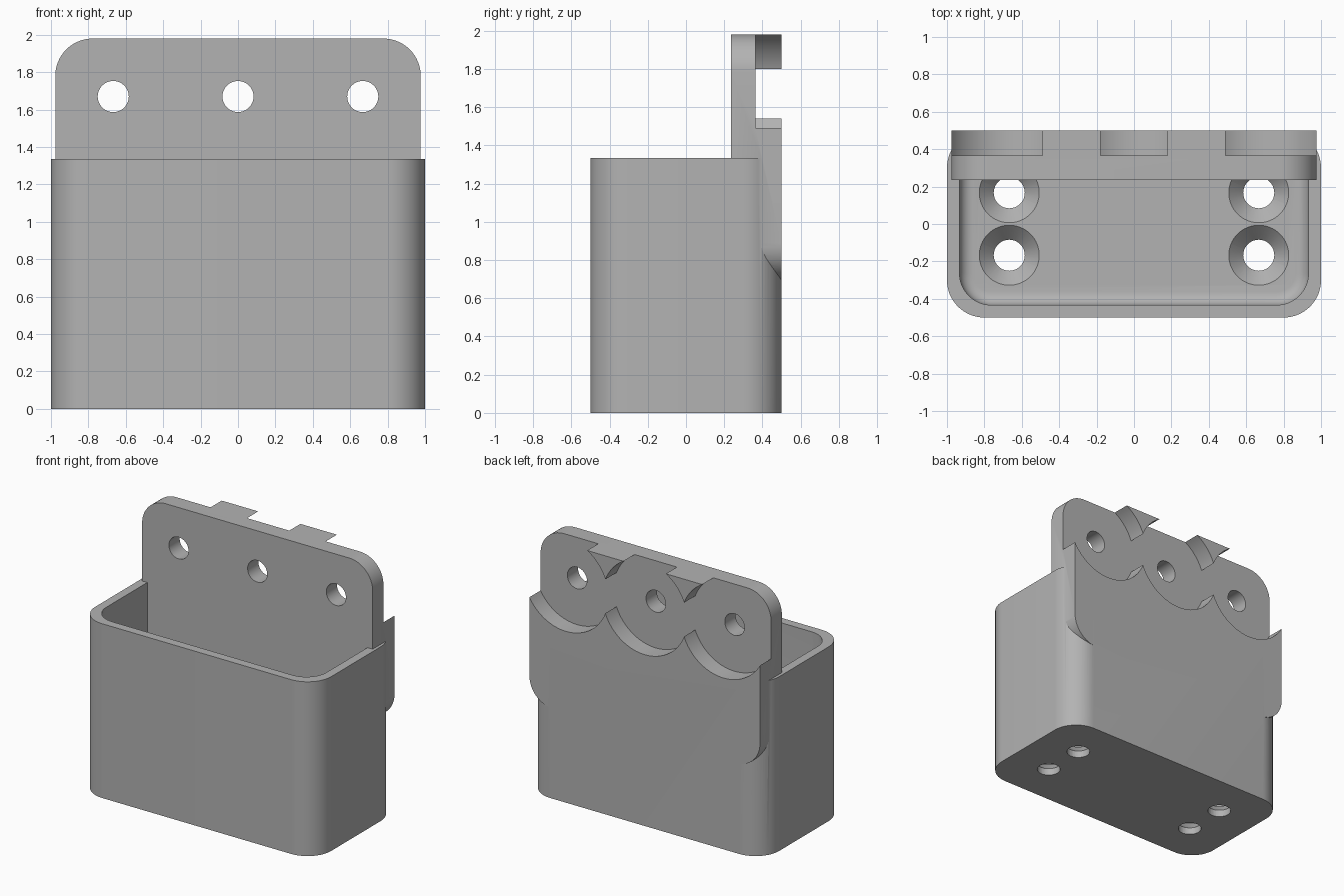
import bpy
import bmesh
import math
from mathutils import Matrix

cube = bpy.data.objects.get("Cube")
if cube:
    bpy.data.objects.remove(cube, do_unlink=True)

grey = bpy.data.materials.new("grey plastic")
grey.use_nodes = True
colour = (0.45, 0.45, 0.45, 1)
grey.diffuse_color = colour
grey.node_tree.nodes["Principled BSDF"].inputs["Base Color"].default_value = colour

STEPS = 16
SCREW_X = 0.667
HOLE_R = 0.083
HANG_Z = 1.67


def rounded_rect(half_w, half_h, r):
    """Outline of a rectangle with round corners, centred on the origin."""
    pts = []
    for i, (sx, sy) in enumerate([(1, 1), (-1, 1), (-1, -1), (1, -1)]):
        for k in range(STEPS + 1):
            a = math.pi / 2 * (i + k / STEPS)
            pts.append((sx * (half_w - r) + r * math.cos(a),
                        sy * (half_h - r) + r * math.sin(a)))
    return pts


def finish(name, bm):
    bmesh.ops.recalc_face_normals(bm, faces=bm.faces)
    mesh = bpy.data.meshes.new(name)
    bm.to_mesh(mesh)
    bm.free()
    mesh.materials.append(grey)
    obj = bpy.data.objects.new(name, mesh)
    bpy.context.collection.objects.link(obj)
    return obj


def prism(name, outline, z0, z1, fillet=0, matrix=None):
    """Extrude an outline upwards, optionally rounding its bottom rim."""
    bm = bmesh.new()
    base = bm.faces.new([bm.verts.new((x, y, z0)) for x, y in outline])
    rim = list(base.edges)
    ext = bmesh.ops.extrude_face_region(bm, geom=[base], use_keep_orig=True)
    top = [v for v in ext["geom"] if isinstance(v, bmesh.types.BMVert)]
    bmesh.ops.translate(bm, verts=top, vec=(0, 0, z1 - z0))
    bmesh.ops.recalc_face_normals(bm, faces=bm.faces)
    if fillet:
        bmesh.ops.bevel(bm, geom=rim, offset=fillet, segments=6,
                        profile=0.5, affect='EDGES')
    if matrix:
        bm.transform(matrix)
    return finish(name, bm)


def cone(name, r1, r2, depth, matrix, sides=64):
    bm = bmesh.new()
    bmesh.ops.create_cone(bm, cap_ends=True, segments=sides, radius1=r1,
                          radius2=r2, depth=depth, matrix=matrix)
    return finish(name, bm)


def combine(target, tool, operation):
    """Apply a boolean and discard the tool."""
    tool.hide_render = True
    mod = target.modifiers.new(tool.name, 'BOOLEAN')
    mod.operation = operation
    mod.solver = 'EXACT'
    mod.object = tool
    bpy.context.view_layer.objects.active = target
    bpy.ops.object.modifier_apply(modifier=mod.name)
    bpy.data.objects.remove(tool, do_unlink=True)


# Open box with rounded corners and a filleted floor
FLOOR = 0.133
holder = prism("wall_mounted_bin", rounded_rect(1, 0.5, 0.2), 0, 1.335)
cavity = prism("cavity", rounded_rect(0.933, 0.433, 0.17), FLOOR, 1.6, 0.07)
combine(holder, cavity, 'DIFFERENCE')

# Countersunk screw holes in the floor
for x in (-SCREW_X, SCREW_X):
    for y in (-0.167, 0.167):
        combine(holder, cone("floor_hole", HOLE_R, HOLE_R, 0.6,
                             Matrix.Translation((x, y, 0))), 'DIFFERENCE')
        sink = 0.09
        combine(holder, cone("countersink", HOLE_R - 0.01, 0.17, sink + 0.01,
                             Matrix.Translation((x, y, FLOOR - sink / 2 + 0.005))),
                'DIFFERENCE')

# Mounting plate, stood upright at the back
LOW, HIGH = 0.69, 1.98
upright = Matrix.Translation((0, 0, (LOW + HIGH) / 2)) @ Matrix.Rotation(math.pi / 2, 4, 'X')
plate = prism("mounting_plate", rounded_rect(0.977, (HIGH - LOW) / 2, 0.2),
              -0.5, -0.235, 0, upright)
combine(holder, plate, 'UNION')

# Round recesses behind the plate, each with a through hole
for x in (-SCREW_X, 0, SCREW_X):
    for name, r, y0, y1 in (("recess", 0.358, 0.365, 0.7),
                            ("plate_hole", HOLE_R, 0.1, 0.7)):
        place = Matrix.Translation((x, (y0 + y1) / 2, HANG_Z)) @ Matrix.Rotation(math.pi / 2, 4, 'X')
        combine(holder, cone(name, r, r, y1 - y0, place, 96), 'DIFFERENCE')

# Smooth rounded surfaces, crisp edges
bpy.ops.object.select_all(action='DESELECT')
holder.select_set(True)
bpy.context.view_layer.objects.active = holder
bpy.ops.object.shade_smooth_by_angle(angle=math.radians(30))
